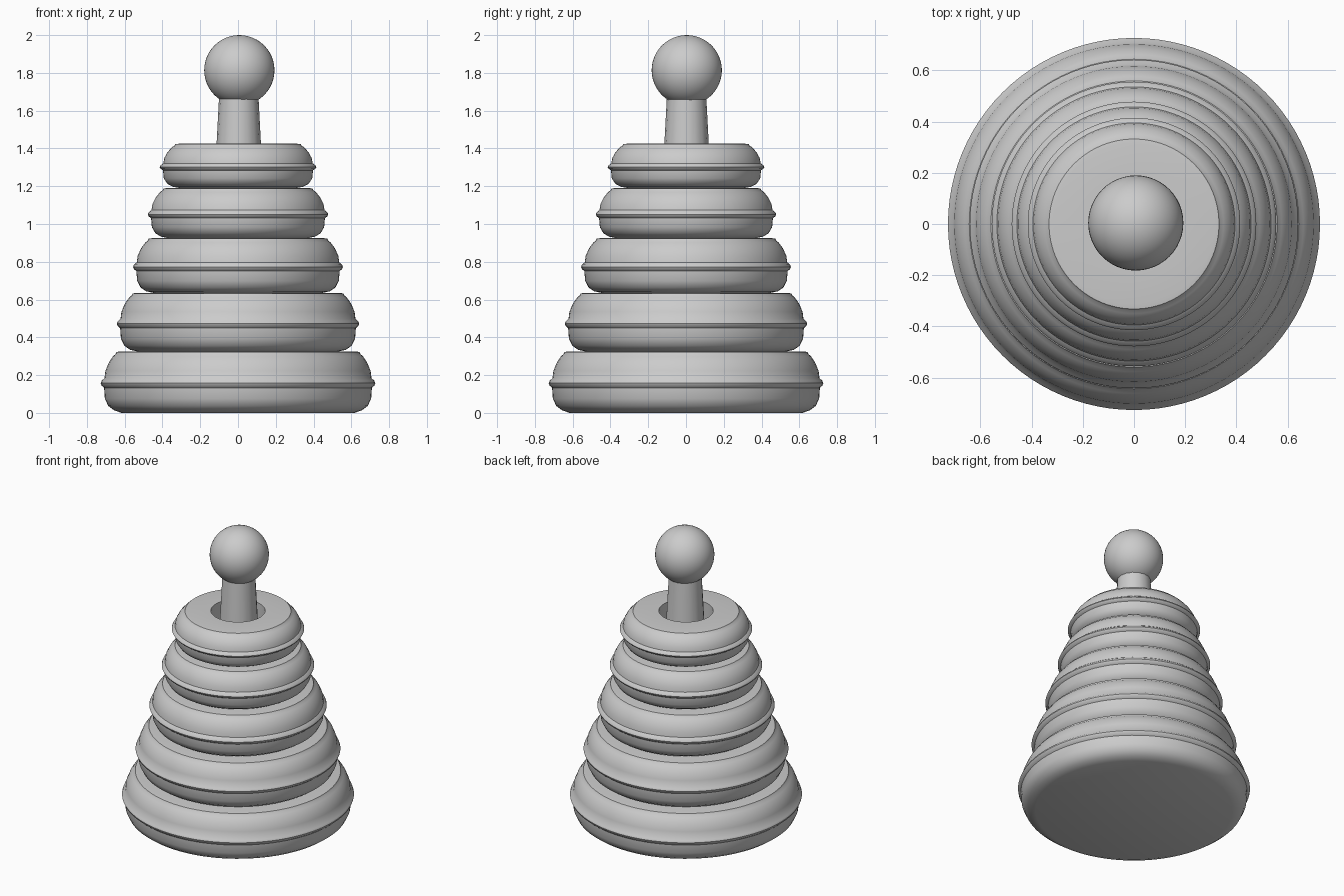
import bpy, bmesh, math

if "Cube" in bpy.data.objects:
    bpy.data.objects.remove(bpy.data.objects["Cube"])

grey = bpy.data.materials.new("light grey")
grey.diffuse_color = (0.6, 0.6, 0.6, 1)
grey.use_nodes = True
grey.node_tree.nodes["Principled BSDF"].inputs["Base Color"].default_value = grey.diffuse_color


def lathe(name, profile, sides, closed=False, centre=(0, 0), angle=40):
    """Revolve (radius, height) points round z; radius 0 becomes a pole."""
    bm = bmesh.new()
    rows = []
    for r, z in profile:
        n = 1 if r == 0 else sides
        rows.append([bm.verts.new((centre[0] + r * math.cos(2 * math.pi * i / sides),
                                   centre[1] + r * math.sin(2 * math.pi * i / sides), z))
                     for i in range(n)])
    pairs = list(zip(rows, rows[1:]))
    if closed:
        pairs.append((rows[-1], rows[0]))
    for a, b in pairs:
        for i in range(sides):
            j = (i + 1) % sides
            quad = [a[i % len(a)], a[j % len(a)], b[j % len(b)], b[i % len(b)]]
            bm.faces.new(list(dict.fromkeys(quad)))
    bmesh.ops.recalc_face_normals(bm, faces=bm.faces)
    mesh = bpy.data.meshes.new(name)
    bm.to_mesh(mesh)
    bm.free()
    mesh.materials.append(grey)
    obj = bpy.data.objects.new(name, mesh)
    bpy.context.collection.objects.link(obj)
    bpy.ops.object.select_all(action='DESELECT')
    obj.select_set(True)
    bpy.context.view_layer.objects.active = obj
    bpy.ops.object.shade_smooth_by_angle(angle=math.radians(angle))
    return obj


# Ring outline: (inset from widest radius, fraction of height), with a seam bead
outline = [(.11, 0), (.07, .03), (.04, .10), (.022, .22), (.018, .40),
           (.005, .435), (0, .475), (.005, .515), (.02, .56), (.025, .68),
           (.042, .81), (.065, .92), (.078, .955), (.083, .99), (.10, 1)]

# Rings from bottom to top: widest radius, bottom, top, hole radius
rings = [(.727, .005, .325, .22), (.642, .325, .635, .21), (.556, .635, .925, .20),
         (.478, .925, 1.19, .185), (.415, 1.19, 1.425, .17)]
for k, (radius, low, high, hole) in enumerate(rings):
    body = [(radius - d, low + t * (high - low)) for d, t in outline]
    if k == 0:
        # Base is closed underneath, with flat floor
        body[0] = (radius - .11, 0)
        lathe("base_ring", [(0, 0)] + body + [(hole, high), (hole, .06), (0, .06)], 96)
    else:
        lathe("ring_%d" % (k + 1), body + [(hole, high), (hole, low)], 96, closed=True)

# Tapered pole and round knob
lathe("pole", [(0, .05), (.19, .05), (.104, 1.68), (0, 1.68)], 16, centre=(.004, .003))
knob = [(.186 * math.sin(math.pi * i / 24) if 0 < i < 24 else 0,
         1.814 - .186 * math.cos(math.pi * i / 24)) for i in range(25)]
lathe("knob", knob, 48, centre=(.007, .004))
